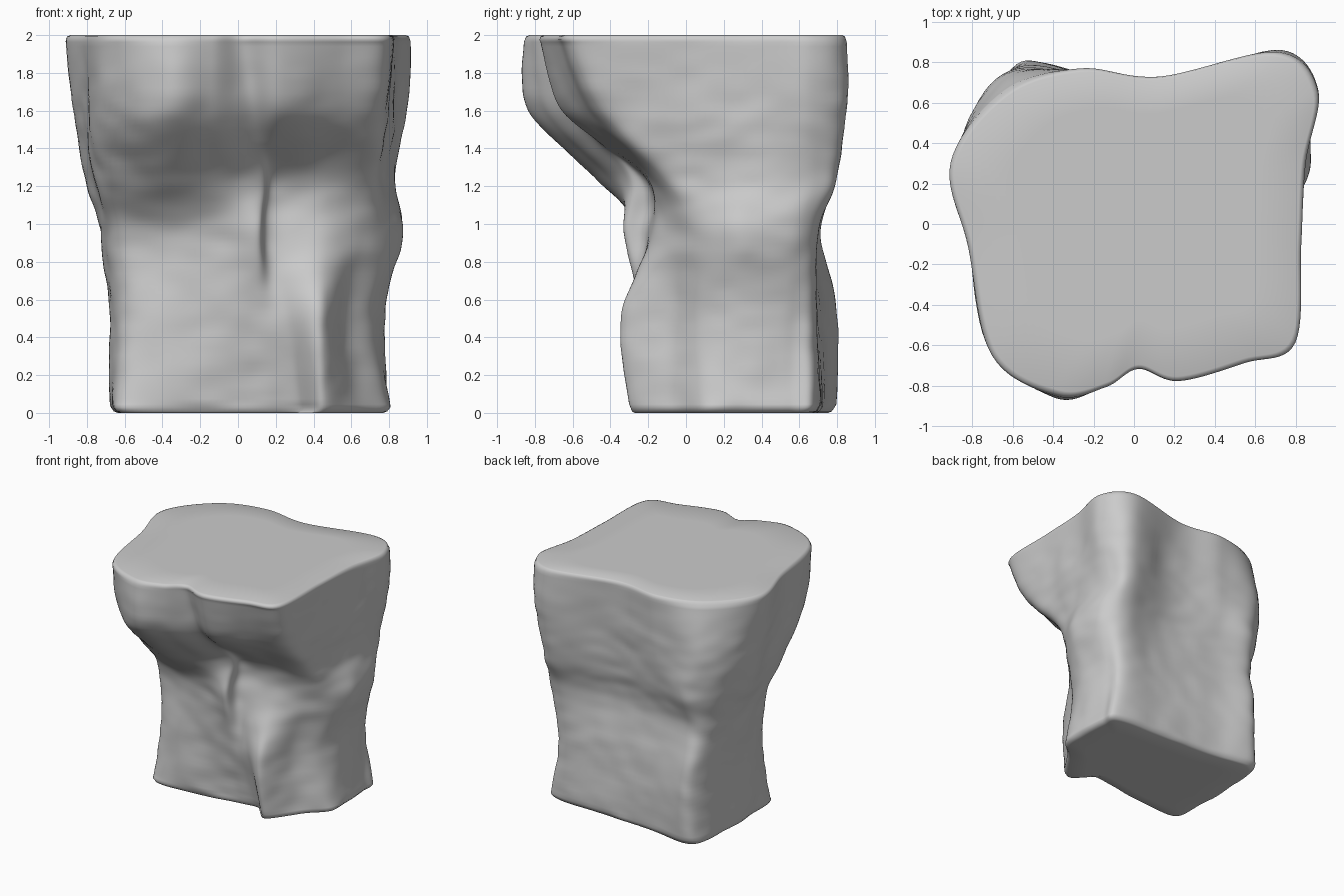
import bpy, bmesh
from mathutils import Vector, noise

if "Cube" in bpy.data.objects:
    bpy.data.objects.remove(bpy.data.objects["Cube"])

PER_SEG, RINGS_PER_SLICE = 10, 14


def section(z, coords):
    """Horizontal cross-section, counter-clockwise from the front-left corner."""
    return [Vector((coords[i], coords[i + 1], z)) for i in range(0, len(coords), 2)]


def spline(a, b, c, d, t):
    return 0.5 * (2 * b + (c - a) * t + (2 * a - 5 * b + 4 * c - d) * t * t
                  + (3 * b - a - 3 * c + d) * t ** 3)


# Cross-sections: foot, lower body, waist, undercut, overhang, flat top
foot = section(0, [-.64, -.22, -.4, -.24, -.1, -.21, .15, -.17, .33, -.17, .46, -.30, .63, -.07, .80, .11,
                   .81, .32, .79, .55, .73, .69, .15, .72, -.27, .75, -.61, .77, -.67, .4, -.67, .05])
lower = section(.5, [-.61, -.15, -.4, -.23, -.1, -.24, .1, -.24, .25, -.25, .44, -.34, .57, -.09, .70, .08,
                     .77, .3, .75, .56, .66, .69, .2, .69, -.27, .74, -.58, .79, -.67, .4, -.67, .08])
waist = section(.95, [-.64, -.14, -.42, -.22, -.1, -.27, .1, -.32, .17, -.21, .45, -.17, .68, -.02, .82, .15,
                      .88, .33, .83, .60, .66, .70, .25, .63, -.27, .67, -.6, .70, -.72, .42, -.71, .1])
undercut = section(1.25, [-.70, -.32, -.42, -.48, -.1, -.42, .12, -.32, .2, -.23, .48, -.2, .72, -.13, .77, .08,
                          .82, .35, .81, .68, .68, .80, .2, .68, -.27, .73, -.58, .77, -.80, .45, -.77, .03])
overhang = section(1.6, [-.73, -.53, -.40, -.83, -.14, -.74, .06, -.61, .22, -.65, .52, -.54, .76, -.43, .80, -.05,
                         .84, .32, .90, .66, .72, .85, .18, .71, -.27, .76, -.66, .73, -.87, .36, -.81, -.08])
top = section(2, [-.70, -.66, -.38, -.85, -.14, -.81, .02, -.72, .22, -.78, .55, -.69, .80, -.59, .83, -.1,
                  .85, .3, .91, .66, .70, .85, .12, .73, -.27, .77, -.64, .65, -.91, .3, -.82, -.12])


def smooth_outline(pts):
    n = len(pts)
    return [spline(*(pts[(i + k) % n] for k in (-1, 0, 1, 2)), s / PER_SEG)
            for i in range(n) for s in range(PER_SEG)]


slices = [smooth_outline(s) for s in (foot, lower, waist, undercut, overhang, top)]

# Rings stacked up through the sections
rings, last = [], len(slices) - 1
for i in range(last):
    quad = [slices[max(0, min(last, i + k))] for k in (-1, 0, 1, 2)]
    for s in range(RINGS_PER_SLICE):
        rings.append([spline(a, b, c, d, s / RINGS_PER_SLICE) for a, b, c, d in zip(*quad)])
rings.append(slices[last])


# Weathered surface: gentle lumps plus fine bedding ripples
def weather(p):
    out = (p - Vector((0.05, 0.15, p.z))).normalized()
    lumps = noise.noise(Vector((p.x * 4, p.y * 4, p.z * 3)))
    ripples = noise.noise(Vector((p.x * 6, p.y * 6, p.z * 10)))
    fade = min(1, (2 - p.z) * 3)
    return p + out * fade * (0.015 * lumps + 0.007 * ripples)


rings = [[weather(p) for p in r] for r in rings]


def inset(ring, amount, z):
    """Flat copy of a ring pulled towards its middle."""
    mid = Vector((0.05, 0.12, 0))
    return [Vector((mid.x + (p.x - mid.x) * (1 - amount),
                    mid.y + (p.y - mid.y) * (1 - amount), z)) for p in ring]


# Rounded rims and flat caps
base, crown = rings[0], rings[-1]
body = [r for r in rings if 0.03 < r[0].z < 1.97]
rings = ([inset(base, k, 0) for k in (.9, .6, .3, .06)]
         + [inset(base, .03, .008), inset(base, .008, .03)] + body
         + [inset(crown, .004, 1.975), inset(crown, .012, 1.993)]
         + [inset(crown, k, 2) for k in (.03, .3, .6, .9)])

bm = bmesh.new()
rows = [[bm.verts.new(p) for p in r] for r in rings]
n = len(rows[0])
for lo, hi in zip(rows, rows[1:]):
    for j in range(n):
        k = (j + 1) % n
        bm.faces.new((lo[j], lo[k], hi[k], hi[j]))
bm.faces.new(rows[0][::-1])
bm.faces.new(rows[-1])
bmesh.ops.recalc_face_normals(bm, faces=bm.faces)

mesh = bpy.data.meshes.new("rock_pillar")
bm.to_mesh(mesh)
bm.free()
mesh.shade_smooth()
rock = bpy.data.objects.new("rock_pillar", mesh)
bpy.context.collection.objects.link(rock)
